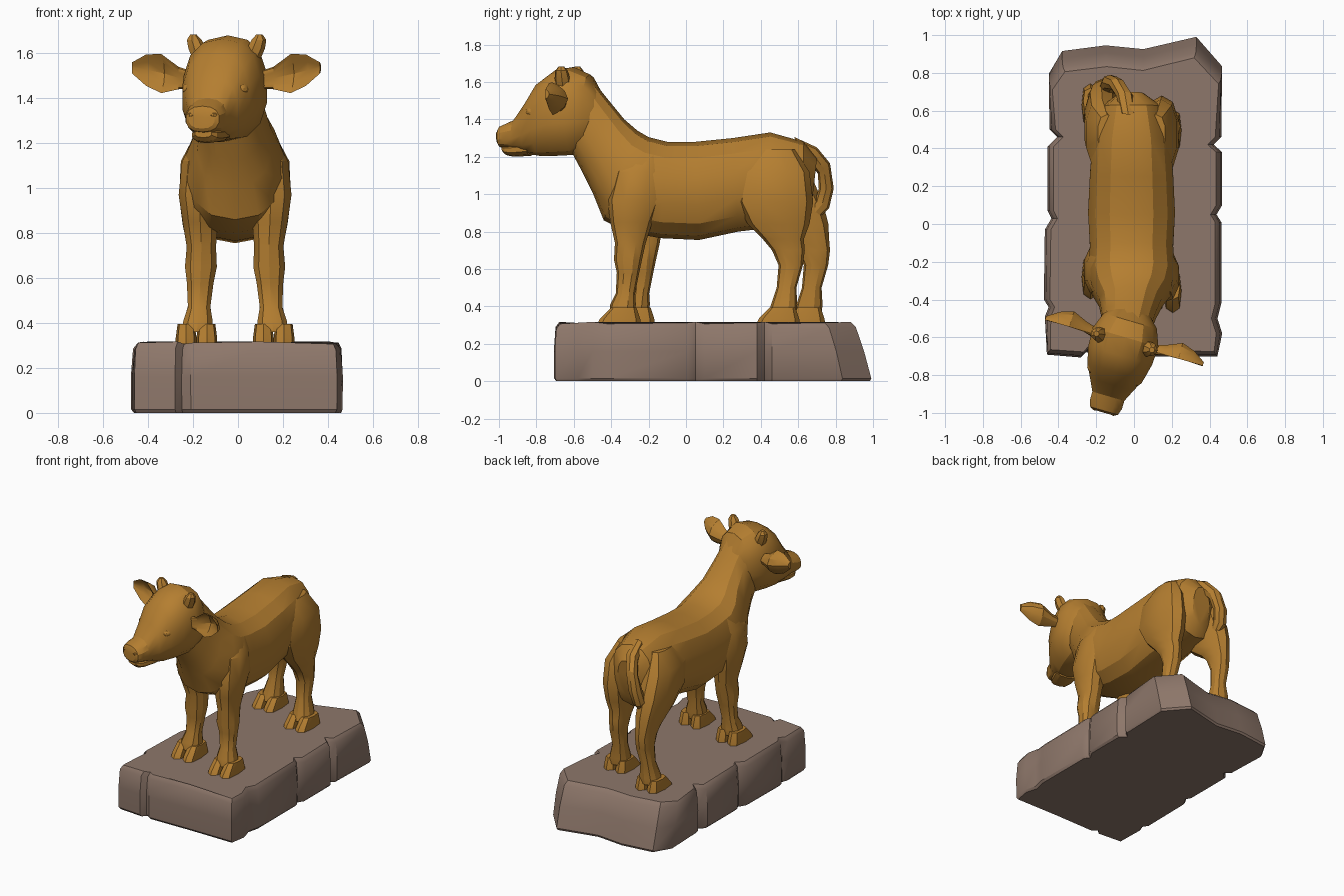
import bpy, bmesh, math
from mathutils import Vector as V


def material(name, rgb):
    m = bpy.data.materials.new(name)
    m.diffuse_color = (*rgb, 1)
    return m


GOLD = material("ochre coat", (0.46, 0.21, 0.03))
STONE = material("brown stone", (0.27, 0.185, 0.145))
X, Y = V((1, 0, 0)), V((0, 1, 0))
CX = -0.013                      # centre line of the animal


def skin(name, rings, mat, angle=28):
    """Join rings of points into a closed, capped surface."""
    bm = bmesh.new()
    rows = [[bm.verts.new(p) for p in r] for r in rings]
    n = len(rows[0])
    for a, b in zip(rows, rows[1:]):
        for i in range(n):
            bm.faces.new((a[i], a[(i + 1) % n], b[(i + 1) % n], b[i]))
    bm.faces.new(rows[0])
    bm.faces.new(rows[-1])
    bmesh.ops.recalc_face_normals(bm, faces=bm.faces)
    me = bpy.data.meshes.new(name)
    bm.to_mesh(me)
    bm.free()
    ob = bpy.data.objects.new(name, me)
    bpy.context.collection.objects.link(ob)
    me.materials.append(mat)
    bpy.ops.object.select_all(action='DESELECT')
    ob.select_set(True)
    bpy.context.view_layer.objects.active = ob
    bpy.ops.object.shade_smooth_by_angle(angle=math.radians(angle))
    return ob


def ring(p0, p1, w, side, n=12, k=0.85, cup=0):
    """Rounded section between two opposite points, half width w along side."""
    p0, p1 = V(p0), V(p1)
    mid, half = (p0 + p1) / 2, (p0 - p1) / 2
    pts = []
    for i in range(n):
        a = math.tau * i / n
        c, s = math.cos(a), math.sin(a)
        c = math.copysign(abs(c) ** k, c)
        s = math.copysign(abs(s) ** k, s)
        pts.append(mid + half * c + side * (w * s + cup * (1 - c * c)))
    return pts


# Torso and neck: back line (y, z), belly line (y, z), half width, x offset
body = [(0.70, 1.19, 0.67, 0.92, 0.07, 0), (0.63, 1.28, 0.62, 0.84, 0.16, 0),
        (0.45, 1.33, 0.45, 0.82, 0.21, 0), (0.25, 1.30, 0.28, 0.80, 0.225, 0),
        (0.05, 1.28, 0.07, 0.755, 0.235, 0), (-0.10, 1.28, -0.14, 0.765, 0.225, 0),
        (-0.20, 1.305, -0.32, 0.80, 0.235, 0), (-0.26, 1.34, -0.44, 0.86, 0.215, 0),
        (-0.33, 1.40, -0.50, 1.01, 0.17, -0.005), (-0.42, 1.51, -0.555, 1.12, 0.145, -0.015),
        (-0.50, 1.61, -0.62, 1.24, 0.135, -0.03)]
skin("torso_and_neck", [ring((CX + x, a, b), (CX + x, c, d), w, X, 14)
                        for a, b, c, d, w, x in body], GOLD)

# Head frame: turned a little towards -x
FWD, SIDE, HEAD = V((-0.28, -0.96, 0)), V((0.96, -0.28, 0)), V((-0.045, -0.6, 0))


def H(s, t, z):
    return HEAD + SIDE * s + FWD * t + V((0, 0, z))


head = [(-0.15, 1.32, 1.54, 0.09), (-0.09, 1.25, 1.64, 0.15), (0.00, 1.21, 1.68, 0.185),
        (0.10, 1.205, 1.665, 0.18), (0.19, 1.205, 1.60, 0.158), (0.26, 1.215, 1.49, 0.122),
        (0.325, 1.235, 1.40, 0.09), (0.37, 1.245, 1.38, 0.09), (0.405, 1.25, 1.365, 0.078),
        (0.415, 1.265, 1.345, 0.06)]
skin("head", [ring(H(0, t, zt), H(0, t, zb), w, SIDE, 14) for t, zb, zt, w in head], GOLD)
chin = [(0.24, 1.205, 1.28, 0.08), (0.33, 1.20, 1.27, 0.07), (0.37, 1.207, 1.265, 0.06),
        (0.39, 1.225, 1.26, 0.04)]
skin("chin", [ring(H(0, t, zt), H(0, t, zb), w, SIDE, 10) for t, zb, zt, w in chin], GOLD)

# Ears, horn buds, eyes and nostril rims, mirrored in the head frame
ear = [(0.14, 1.48, 0.035, 0.03, 0), (0.22, 1.49, 0.05, 0.022, 0.03),
       (0.30, 1.51, 0.087, 0.016, 0.07), (0.37, 1.525, 0.07, 0.013, 0.05),
       (0.435, 1.535, 0.025, 0.01, 0.01)]


def bead(name, centre, out, size, depth):
    out = out.normalized()
    up = V((0, 0, 1))
    across = up.cross(out).normalized()
    up = out.cross(across)
    rings = []
    for d, r in ((-1, 0.7), (0, 1), (0.6, 0.75), (1, 0.3)):
        p = centre + out * depth * d
        rings.append(ring(p + up * size * r * 0.8, p - up * size * r * 0.8, size * r, across, 8))
    skin(name, rings, GOLD)


for sg, label in ((1, "right"), (-1, "left")):
    skin("ear_" + label, [ring(H(sg * s, 0.03, z + h), H(sg * s, 0.03, z - h), w, -FWD, 12, 1, cup)
                          for s, z, h, w, cup in ear], GOLD)
    horn = [(0.105, 1.56, 0.045), (0.135, 1.62, 0.042), (0.15, 1.66, 0.034), (0.153, 1.683, 0.015)]
    skin("horn_bud_" + label, [ring(H(sg * s, 0.025 + r, z), H(sg * s, 0.025 - r, z), r, SIDE, 7, 1)
                               for s, z, r in horn], GOLD)
    bead("eye_" + label, H(sg * 0.128, 0.205, 1.44), SIDE * sg + FWD * 0.8, 0.034, 0.02)
    bead("nostril_" + label, H(sg * 0.05, 0.395, 1.325), FWD + SIDE * sg * 0.6, 0.024, 0.022)

# Legs: z, front y, back y, distance from centre line, half width
fore = [(1.21, -0.29, -0.12, 0.13, 0.06), (1.12, -0.38, -0.12, 0.15, 0.09),
        (0.97, -0.42, -0.13, 0.16, 0.095), (0.85, -0.405, -0.18, 0.155, 0.082),
        (0.74, -0.38, -0.215, 0.15, 0.068), (0.65, -0.385, -0.235, 0.152, 0.074),
        (0.58, -0.37, -0.25, 0.155, 0.062), (0.47, -0.375, -0.272, 0.16, 0.052),
        (0.41, -0.405, -0.268, 0.165, 0.068), (0.36, -0.41, -0.275, 0.17, 0.07)]
hind = [(1.24, 0.38, 0.58, 0.13, 0.05), (1.12, 0.29, 0.66, 0.155, 0.09),
        (0.96, 0.265, 0.68, 0.16, 0.093), (0.84, 0.33, 0.66, 0.155, 0.082),
        (0.76, 0.41, 0.63, 0.152, 0.068), (0.70, 0.46, 0.635, 0.15, 0.06),
        (0.62, 0.495, 0.625, 0.152, 0.056), (0.50, 0.485, 0.59, 0.158, 0.047),
        (0.41, 0.455, 0.595, 0.165, 0.066), (0.36, 0.44, 0.59, 0.17, 0.07)]
hoof = [(0.305, -0.065, 0.17, 0.046), (0.335, -0.05, 0.165, 0.046), (0.395, 0.01, 0.145, 0.038)]


def leg(name, rows, sg, dy, blend):
    def shift(z):
        return dy * min(1, max(0, (blend - z) / 0.32))
    skin(name, [ring((CX + sg * x, yf + shift(z), z), (CX + sg * x, yb + shift(z), z), w, X, 10)
                for z, yf, yb, x, w in rows], GOLD)
    y0 = rows[-1][1] + dy
    for toe in (-1, 1):          # cloven hoof
        x = CX + sg * 0.172 + toe * 0.046
        skin(name + ("_toe_outer" if toe == sg else "_toe_inner"),
             [ring((x, y0 + f, z), (x, y0 + b, z), w, X, 8, 0.7) for z, f, b, w in hoof], GOLD)


for sg, label, dfore, dhind in ((1, "right", 0, 0), (-1, "left", 0.075, 0.135)):
    leg("front_leg_" + label, fore, sg, dfore, 1.1)
    leg("hind_leg_" + label, hind, sg, dhind, 1.08)

# Tail: upper/outer (y, z), inner (y, z), x, half width
tail = [(0.58, 1.305, 0.60, 1.22, -0.03, 0.04), (0.70, 1.25, 0.66, 1.17, -0.05, 0.045),
        (0.77, 1.165, 0.705, 1.11, -0.09, 0.042), (0.79, 1.03, 0.71, 1.03, -0.125, 0.045),
        (0.765, 0.925, 0.69, 0.965, -0.14, 0.042), (0.71, 0.87, 0.66, 0.92, -0.13, 0.02)]
skin("tail", [ring((x, a, b), (x, c, d), w, X, 8) for a, b, c, d, x, w in tail], GOLD)

# Rock plinth: irregular outline with cracks, worn top edge and sloping back
outline = [(-0.46, -0.69), (-0.28, -0.705), (-0.25, -0.675), (-0.21, -0.705), (0.10, -0.70),
           (0.44, -0.70), (0.465, -0.58), (0.44, -0.50), (0.46, -0.42), (0.46, 0.01),
           (0.435, 0.05), (0.465, 0.10), (0.465, 0.38), (0.42, 0.42), (0.46, 0.46),
           (0.465, 0.84), (0.33, 0.995), (0.05, 0.93), (-0.15, 0.95), (-0.38, 0.92),
           (-0.45, 0.80), (-0.445, 0.50), (-0.405, 0.46), (-0.455, 0.41), (-0.455, 0.07),
           (-0.435, 0.03), (-0.47, -0.03), (-0.475, -0.40), (-0.45, -0.44), (-0.47, -0.49)]


def slab(z, inset):
    pts = []
    for i, (x, y) in enumerate(outline):
        y -= 0.28 * z * max(0, min(1, (y - 0.5) / 0.4))
        d = V((x, y - 0.1 * (y > 0), 0)) if abs(y) > 0.6 else V((x, 0, 0))
        wave = 0.006 * math.sin(i * 2.1) if z > 0.25 else 0
        pts.append(V((x, y, z + wave)) - d.normalized() * inset)
    return pts


skin("rock_plinth", [slab(0, 0.012), slab(0.015, 0), slab(0.16, -0.002), slab(0.285, 0.008),
                     slab(0.312, 0.03)], STONE, 35)
